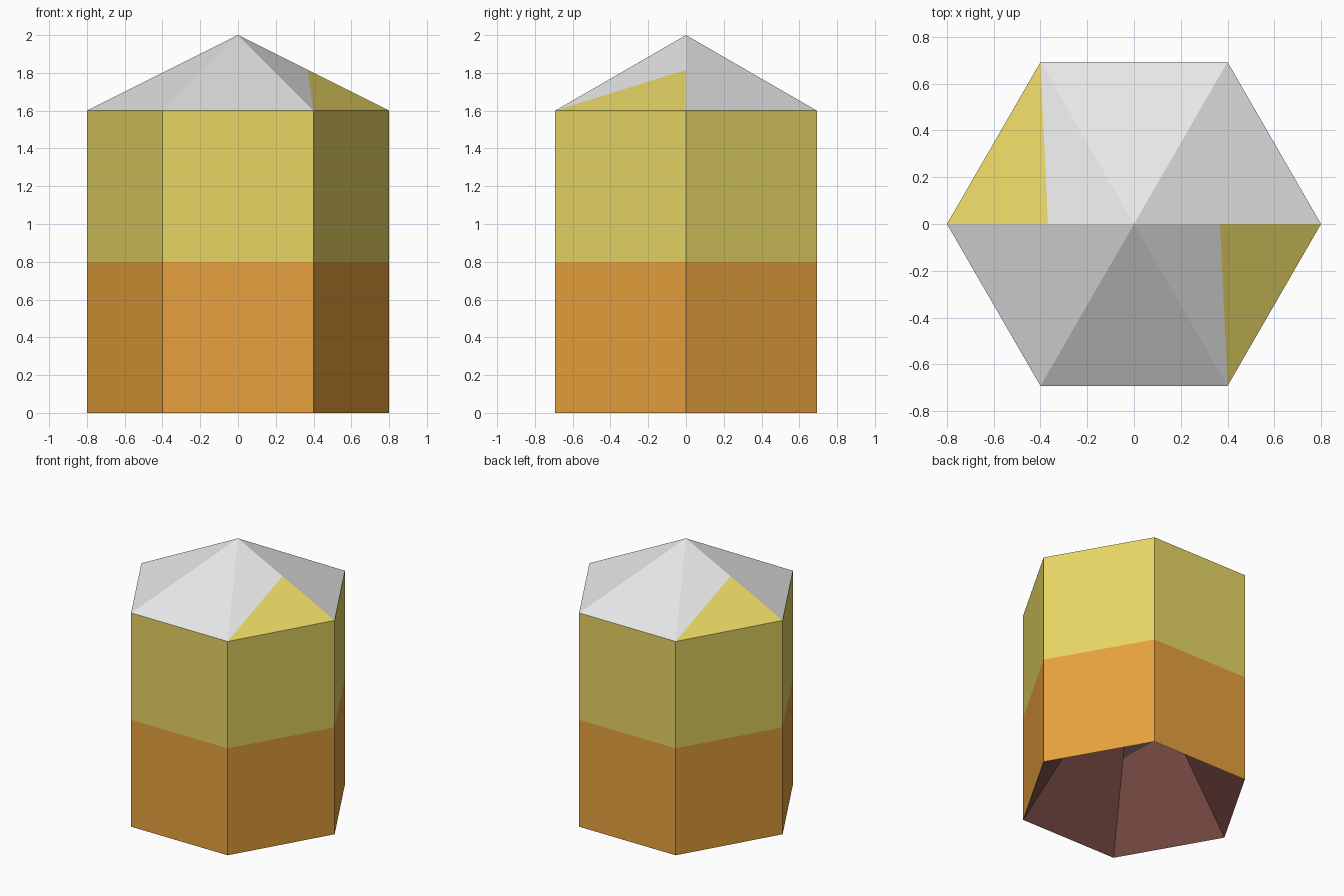
import bpy
import math
from mathutils import Vector

if "Cube" in bpy.data.objects:
    bpy.data.objects.remove(bpy.data.objects["Cube"])

R, WALL_TOP, BAND, PEAK, HOLLOW = 0.8, 1.6, 0.8, 2.0, 1.2


def material(name, rgb):
    """Make a flat material from 0-255 sRGB values."""
    def lin(c):
        c /= 255
        return c / 12.92 if c <= 0.04045 else ((c + 0.055) / 1.055) ** 2.4
    m = bpy.data.materials.new(name)
    m.diffuse_color = (*[lin(c) for c in rgb], 1)
    m.use_nodes = True
    m.node_tree.nodes["Principled BSDF"].inputs["Base Color"].default_value = m.diffuse_color
    return m


orange = material("orange", (231, 162, 61))
yellow = material("yellow", (232, 214, 100))
grey = material("light grey", (231, 231, 231))
brown = material("brown", (122, 75, 68))
dark = material("dark brown", (74, 50, 54))


def corner(i, z):
    a = math.radians(60 * i)
    return Vector((R * math.cos(a), R * math.sin(a), z))


def build(name, faces, mats):
    """Build an object from (points, material index) pairs, welding shared points."""
    verts, index, polys = [], {}, []
    for pts, _ in faces:
        poly = []
        for p in pts:
            key = tuple(round(c, 4) for c in p)
            if key not in index:
                index[key] = len(verts)
                verts.append(key)
            poly.append(index[key])
        polys.append(poly)
    me = bpy.data.meshes.new(name)
    me.from_pydata(verts, [], polys)
    for m in mats:
        me.materials.append(m)
    for f, (_, mi) in zip(me.polygons, faces):
        f.material_index = mi
    ob = bpy.data.objects.new(name, me)
    bpy.context.collection.objects.link(ob)


# Hexagonal walls in two colour bands
walls = []
for i in range(6):
    for mi, (lo, hi) in enumerate(((0, BAND), (BAND, WALL_TOP))):
        walls.append(([corner(i, lo), corner(i + 1, lo),
                       corner(i + 1, hi), corner(i, hi)], mi))
build("walls", walls, [orange, yellow])

# Pointed roof, with a yellow lower corner on two opposite faces
roof = []
peak = Vector((0, 0, PEAK))
for i in range(6):
    a, b = corner(i, WALL_TOP), corner(i + 1, WALL_TOP)
    if i == 2:
        mid = b.lerp(peak, 0.54)
        roof += [([a, b, mid], 1), ([a, mid, peak], 0)]
    elif i == 5:
        mid = b.lerp(peak, 0.54)
        roof += [([a, b, mid], 1), ([a, mid, peak], 0)]
    else:
        roof.append(([a, b, peak], 0))
build("roof", roof, [grey, yellow])

# Pyramid-shaped hollow underneath, darker at the tip of two opposite faces
hollow = []
tip = Vector((0, 0, HOLLOW))
for i in range(6):
    a, b = corner(i, 0), corner(i + 1, 0)
    if i % 3 == 0:
        p, q = a.lerp(tip, 0.56), b.lerp(tip, 0.47)
        hollow += [([b, a, p, q], 0), ([q, p, tip], 1)]
    else:
        hollow.append(([b, a, tip], 0))
build("base_hollow", hollow, [brown, dark])
